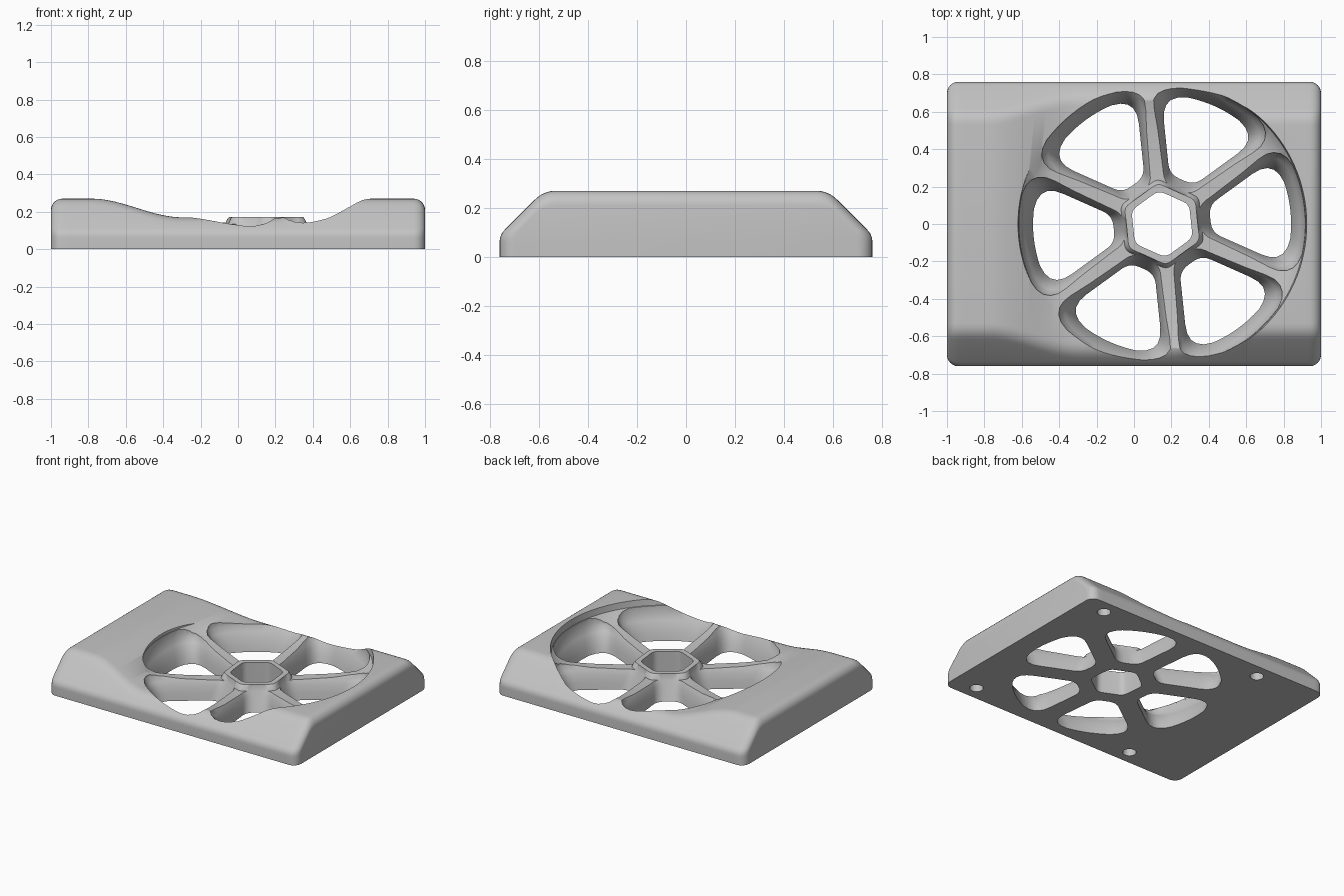
import bpy, bmesh, math
from mathutils import Vector

cube = bpy.data.objects.get("Cube")
if cube:
    bpy.data.objects.remove(cube, do_unlink=True)

CENTRE = Vector((0.15, 0, 0))      # wheel centre
SPOKE = math.radians(96)           # direction of the first spoke
STEP = math.radians(60)

grey = bpy.data.materials.new("plain_grey")
grey.use_nodes = True
grey.diffuse_color = (0.55, 0.55, 0.55, 1)
grey.node_tree.nodes["Principled BSDF"].inputs["Base Color"].default_value = (0.55, 0.55, 0.55, 1)


def polar(r, a):
    return Vector((r * math.cos(a), r * math.sin(a)))


def fillet(before, corner, after, length, n=5):
    """Points rounding one corner of an outline."""
    p = corner + (before - corner).normalized() * length
    q = corner + (after - corner).normalized() * length
    return [p * (1 - t) ** 2 + corner * 2 * t * (1 - t) + q * t * t
            for t in (i / n for i in range(n + 1))]


def loft(name, shapes):
    """Solid skinned through groups of matching rings."""
    bm = bmesh.new()
    for rings in shapes:
        loops = [[bm.verts.new(p) for p in ring] for ring in rings]
        for low, high in zip(loops, loops[1:]):
            for i in range(len(low)):
                bm.faces.new((low[i - 1], low[i], high[i], high[i - 1]))
        bm.faces.new(loops[0][::-1])
        bm.faces.new(loops[-1])
    bmesh.ops.recalc_face_normals(bm, faces=bm.faces)
    mesh = bpy.data.meshes.new(name)
    bm.to_mesh(mesh)
    bm.free()
    mesh.materials.append(grey)
    obj = bpy.data.objects.new(name, mesh)
    bpy.context.collection.objects.link(obj)
    return obj


def at(outline, z, centre=CENTRE):
    return [centre + Vector((p.x, p.y, z)) for p in outline]


def circle(r, n):
    return [polar(r, math.tau * i / n) for i in range(n)]


def hexagon(apothem, length):
    c = [polar(apothem / math.cos(STEP / 2), SPOKE + k * STEP) for k in range(6)]
    return [p for k in range(6) for p in fillet(c[k - 1], c[k], c[(k + 1) % 6], length)]


def combine(target, tool, operation):
    mod = target.modifiers.new(operation.lower(), "BOOLEAN")
    mod.operation, mod.object, mod.solver = operation, tool, "EXACT"
    bpy.context.view_layer.objects.active = target
    bpy.ops.object.modifier_apply(modifier=mod.name)
    bpy.data.objects.remove(tool, do_unlink=True)


# Body: chamfered section swept along x, with a low saddle in the middle
def smooth(t):
    t = min(max(t, 0), 1)
    return t * t * (3 - 2 * t)


def top_height(x):
    return 0.27 - 0.1 * (smooth((x + 0.78) / 0.48) - smooth((x - 0.2) / 0.3))


def section(x, inset):
    w, h = 0.76 - inset, top_height(x) - inset
    foot, knee = Vector((w, 0)), Vector((w, 0.09))
    edge = Vector((w - (h - 0.09), h))
    half = [foot] + fillet(foot, knee, edge, 0.03) + fillet(knee, edge, Vector((0, h)), 0.05)
    return [Vector((x, p.x, p.y)) for p in half] + [Vector((x, -p.x, p.y)) for p in half[::-1]]


ROUND = 0.06
stations = [(-0.94 + 1.88 * i / 60, 0) for i in range(61)]
for i in range(1, 7):
    a = math.radians(15 * i)
    x, inset = 1 - ROUND + ROUND * math.sin(a), ROUND * (1 - math.cos(a))
    stations = [(-x, inset)] + stations + [(x, inset)]
body = loft("vented_block", [[section(x, d) for x, d in stations]])

# Shallow dish that lowers the spokes
dish = loft("dish_cutter", [[at(circle(r, 120), z) for r, z in (
    (0.05, 0.135), (0.3, 0.135), (0.5, 0.145), (0.66, 0.165),
    (0.73, 0.187), (0.768, 0.225), (0.78, 0.32))]])
combine(body, dish, "DIFFERENCE")

# Tapered six-sided hub
hub = loft("hub", [[at(hexagon(a, 0.03), z) for a, z in (
    (0.258, 0.02), (0.2, 0.16), (0.19, 0.173))]])
combine(body, hub, "UNION")


# Six rounded, flared openings between the spokes
def opening(radius, gap, inner, turn):
    def side(u, s):
        return Vector((u, s * (u * 0.5 - gap) / math.cos(STEP / 2)))

    reach = STEP / 2 - math.asin(gap / radius)
    trim = 0.14 / radius
    a, b = side(inner, -1), side(inner, 1)
    c, d = polar(radius, reach), polar(radius, -reach)
    arc = [polar(radius, (reach - trim) * (1 - i / 5)) for i in range(11)]
    pts = fillet(d, a, b, 0.055) + fillet(a, b, c, 0.055)
    pts += fillet(b, c, arc[0], 0.14) + arc[1:-1] + fillet(arc[-1], d, a, 0.14)
    ca, sa = math.cos(turn), math.sin(turn)
    return [Vector((p.x * ca - p.y * sa, p.x * sa + p.y * ca)) for p in pts]


LEVELS = ((-0.02, 0.685, 0.07, 0.268), (0.05, 0.702, 0.06, 0.238),
          (0.1, 0.722, 0.05, 0.216), (0.13, 0.738, 0.038, 0.204),
          (0.165, 0.76, 0.02, 0.19), (0.32, 0.775, 0.015, 0.19))
openings = loft("opening_cutter", [
    [at(opening(r, g, a, SPOKE + (k + 0.5) * STEP), z) for z, r, g, a in LEVELS]
    for k in range(6)])
combine(body, openings, "DIFFERENCE")

# Hub bore and four blind screw holes in the underside
bore = loft("bore_cutter", [[at(hexagon(0.155, 0.035), z) for z in (-0.1, 0.3)]])
combine(body, bore, "DIFFERENCE")
screws = loft("screw_cutter", [
    [at(circle(0.045, 24), z, CENTRE + Vector((sx * 0.66, sy * 0.655, 0))) for z in (-0.05, 0.08)]
    for sx in (-1, 1) for sy in (-1, 1)])
combine(body, screws, "DIFFERENCE")

# Smooth shading with crisp edges
bpy.ops.object.select_all(action="DESELECT")
body.select_set(True)
bpy.context.view_layer.objects.active = body
bpy.ops.object.shade_smooth_by_angle(angle=math.radians(35))
